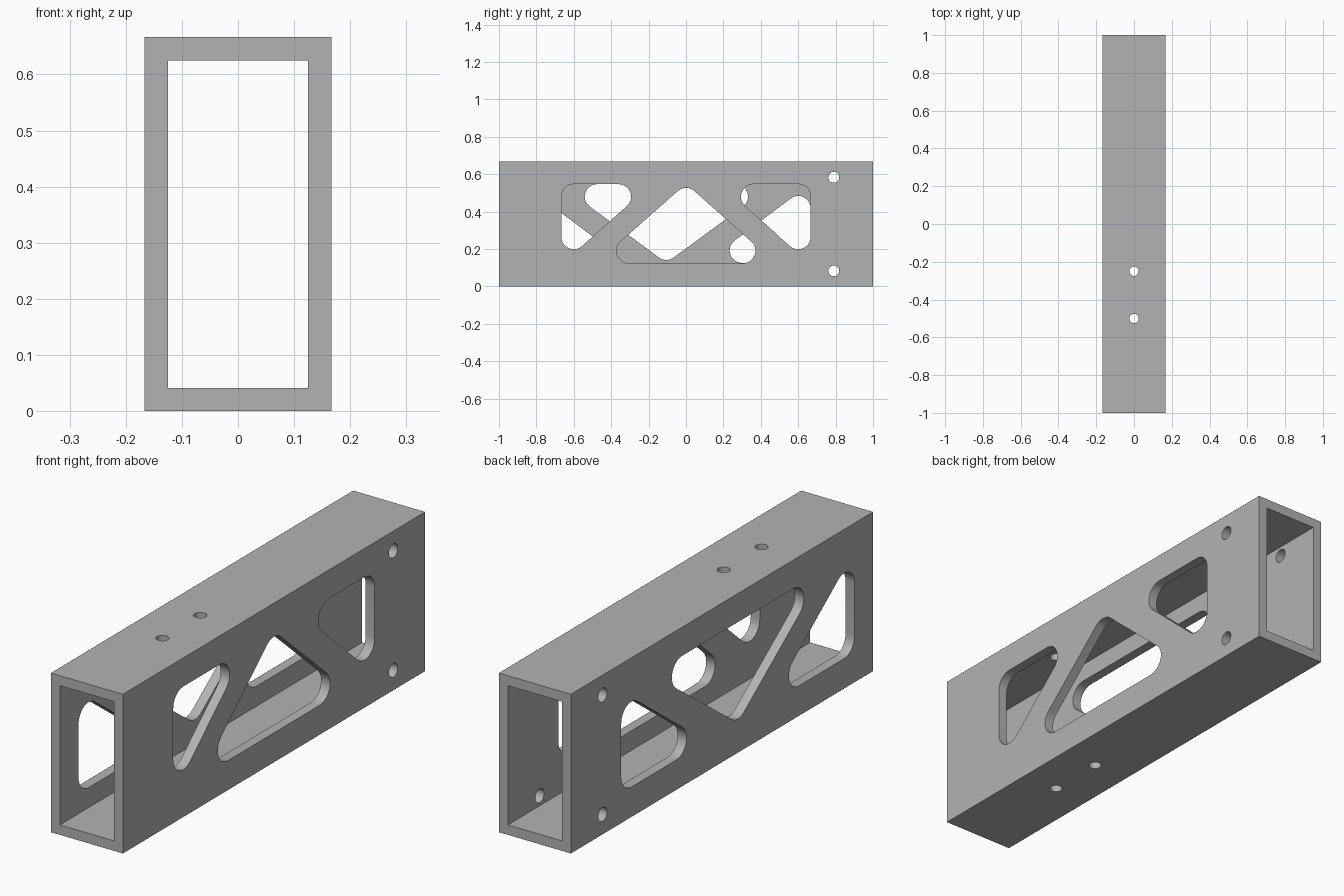
import bpy, bmesh, math
from mathutils import Vector, Matrix

if "Cube" in bpy.data.objects:
    bpy.data.objects.remove(bpy.data.objects["Cube"])

HALF_W, HALF_L, HEIGHT, WALL = 1 / 6, 1.0, 2 / 3, 1 / 24
R = 1 / 15  # corner radius of the truss openings


def rounded(centres, r, steps=10):
    """Outline of a counter-clockwise convex polygon offset outward by r."""
    c = [Vector(p) for p in centres]
    out = []
    for i, p in enumerate(c):
        a, b = p - c[i - 1], c[(i + 1) % len(c)] - p
        start = math.atan2(-a.x, a.y)
        turn = (math.atan2(-b.x, b.y) - start) % math.tau
        for k in range(steps + 1):
            t = start + turn * k / steps
            out.append((p.x + r * math.cos(t), p.y + r * math.sin(t)))
    return out


def circle(u, v, r, n=32):
    return [(u + r * math.cos(math.tau * k / n), v + r * math.sin(math.tau * k / n))
            for k in range(n)]


def prism(bm, outline, place, lo, hi):
    """Sweep a 2D outline from lo to hi; place maps (u, v, depth) to 3D."""
    a = [bm.verts.new(place(u, v, lo)) for u, v in outline]
    b = [bm.verts.new(place(u, v, hi)) for u, v in outline]
    n = len(a)
    bm.faces.new(a[::-1])
    bm.faces.new(b)
    for i in range(n):
        j = (i + 1) % n
        bm.faces.new((a[i], a[j], b[j], b[i]))


def along_x(u, v, d):
    return (d, u, v)


def along_z(u, v, d):
    return (u, v, d)


def finish(name, bm):
    bmesh.ops.recalc_face_normals(bm, faces=bm.faces[:])
    mesh = bpy.data.meshes.new(name)
    bm.to_mesh(mesh)
    bm.free()
    ob = bpy.data.objects.new(name, mesh)
    bpy.context.scene.collection.objects.link(ob)
    return ob


def box(name, sx, sy, sz):
    bm = bmesh.new()
    bmesh.ops.create_cube(bm, size=1, matrix=Matrix.Translation((0, 0, HEIGHT / 2))
                          @ Matrix.Diagonal((sx, sy, sz, 1)))
    return finish(name, bm)


# Rectangular tube and its bore
tube = box("truss_tube", 2 * HALF_W, 2 * HALF_L, HEIGHT)
bore = box("bore_cutter", 2 * (HALF_W - WALL), 2 * HALF_L + 0.2, HEIGHT - 2 * WALL)

# Corner centres (y, z) of the triangular openings
right_openings = [
    [(-0.6, 0.265), (-0.36, 0.48), (-0.6, 0.48)],
    [(-0.305, 0.19), (0.305, 0.19), (0, 0.46)],
    [(0.6, 0.265), (0.6, 0.48), (0.36, 0.48)],
]
left_openings = [
    [(-0.81, 0.192), (-0.51, 0.192), (-0.81, 0.417)],
    [(-0.105, 0.208), (0.265, 0.48), (-0.475, 0.48)],
    [(0.3, 0.192), (0.6, 0.192), (0.6, 0.417)],
]

cut = bmesh.new()
for side, openings in ((1, right_openings), (-1, left_openings)):
    for tri in openings:
        prism(cut, rounded(tri, R), along_x, side * 0.08, side * 0.25)

# Bolt holes through the sides and through top and bottom
for z in (1 / 12, 7 / 12):
    prism(cut, circle(0.79, z, 0.029), along_x, -0.25, 0.25)
for y in (-0.25, -0.5):
    prism(cut, circle(0, y, 0.025), along_z, -0.1, HEIGHT + 0.1)
openings_cutter = finish("openings_cutter", cut)

# Cut the tube, bake the result, then discard the cutters
for cutter in (bore, openings_cutter):
    mod = tube.modifiers.new("cut_" + cutter.name, 'BOOLEAN')
    mod.operation, mod.solver, mod.object = 'DIFFERENCE', 'EXACT', cutter
    cutter.hide_render = True
bpy.context.view_layer.update()
graph = bpy.context.evaluated_depsgraph_get()
baked = bpy.data.meshes.new_from_object(tube.evaluated_get(graph))
tube.modifiers.clear()
tube.data = baked
for cutter in (bore, openings_cutter):
    bpy.data.objects.remove(cutter)

# Plain grey metal
grey = bpy.data.materials.new("plain_grey")
grey.diffuse_color = (0.45, 0.45, 0.45, 1)
grey.use_nodes = True
grey.node_tree.nodes["Principled BSDF"].inputs["Base Color"].default_value = grey.diffuse_color
tube.data.materials.clear()
tube.data.materials.append(grey)
bpy.context.view_layer.objects.active = tube
tube.select_set(True)
bpy.ops.object.shade_smooth_by_angle(angle=math.radians(30))
